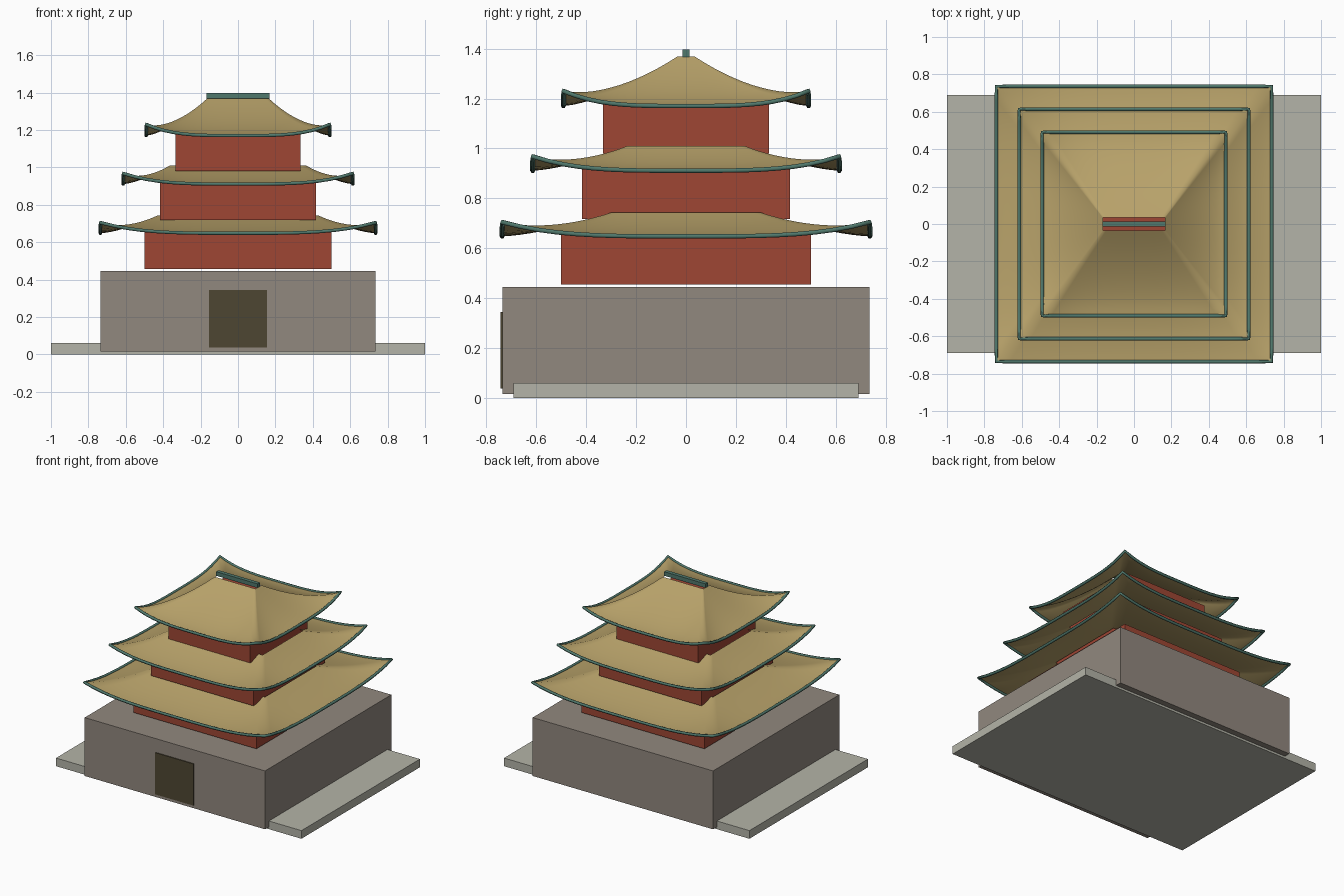
import bpy
import bmesh

if "Cube" in bpy.data.objects:
    bpy.data.objects.remove(bpy.data.objects["Cube"])


def material(name, rgb):
    m = bpy.data.materials.new(name)
    m.diffuse_color = (*rgb, 1)
    m.use_nodes = True
    m.node_tree.nodes["Principled BSDF"].inputs["Base Color"].default_value = m.diffuse_color
    return m


STONE = material("pale_stone", (0.456, 0.456, 0.392))
MASONRY = material("grey_masonry", (0.283, 0.246, 0.209))
DOOR = material("dark_wood", (0.076, 0.061, 0.032))
RED = material("red_paint", (0.342, 0.061, 0.034))
GOLD = material("gold_tile", (0.479, 0.362, 0.144))
TEAL = material("teal_trim", (0.080, 0.188, 0.150))


def box(name, x, y, z, mat):
    """Box from (min, max) ranges."""
    bpy.ops.mesh.primitive_cube_add(
        size=1, location=[sum(r) / 2 for r in (x, y, z)])
    ob = bpy.context.object
    ob.name = name
    ob.scale = [r[1] - r[0] for r in (x, y, z)]
    bpy.ops.object.transform_apply(location=False)
    ob.data.materials.append(mat)
    return ob


# Counter-clockwise walk round a unit square
SEG = 20
STEPS = [-1 + 2 * i / SEG for i in range(SEG)]
SQUARE = ([(s, -1) for s in STEPS] + [(1, s) for s in STEPS] +
          [(-s, 1) for s in STEPS] + [(-1, -s) for s in STEPS])
RINGS = 12


def roof_ring(t, top, top_z, eave, eave_z, lift):
    """One loop of the swept roof: t = 0 at the top opening, 1 at the eave."""
    hx, hy = [h + (eave - h) * t for h in top]
    z = eave_z + (top_z - eave_z) * (1 - t) ** 1.5
    return [(hx * a, hy * b,
             z + lift * t ** 2 * min(abs(a), abs(b)) ** 3.6)
            for a, b in SQUARE]


def roof(name, *shape):
    bm = bmesh.new()
    rings = [[bm.verts.new(p) for p in roof_ring(i / RINGS, *shape)]
             for i in range(RINGS + 1)]
    n = len(SQUARE)
    for inner, outer in zip(rings, rings[1:]):
        for i in range(n):
            j = (i + 1) % n
            bm.faces.new((inner[i], outer[i], outer[j], inner[j])).smooth = True
    me = bpy.data.meshes.new(name)
    bm.to_mesh(me)
    bm.free()
    me.materials.append(GOLD)
    bpy.context.collection.objects.link(bpy.data.objects.new(name, me))


def eave_trim(name, *shape):
    """Round moulding that follows the upturned eave."""
    cu = bpy.data.curves.new(name, 'CURVE')
    cu.dimensions = '3D'
    cu.bevel_depth = 0.010
    cu.bevel_resolution = 1
    sp = cu.splines.new('POLY')
    pts = roof_ring(1, *shape)
    sp.points.add(len(pts) - 1)
    for p, co in zip(sp.points, pts):
        p.co = (*co, 1)
    sp.use_cyclic_u = True
    cu.materials.append(TEAL)
    ob = bpy.data.objects.new(name, cu)
    bpy.context.collection.objects.link(ob)
    bpy.ops.object.select_all(action='DESELECT')
    ob.select_set(True)
    bpy.context.view_layer.objects.active = ob
    bpy.ops.object.convert(target='MESH')


# Ground slab, podium and door
box("ground_slab", (-1, 1), (-0.69, 0.69), (0, 0.06), STONE)
box("podium", (-0.735, 0.735), (-0.735, 0.735), (0.016, 0.446), MASONRY)
box("door", (-0.155, 0.155), (-0.742, -0.734), (0.038, 0.345), DOOR)

# Storeys: wall half width, wall base, roof top halves, roof top z,
# eave half width, eave z, corner lift
STOREYS = [
    (0.500, 0.456, (0.430, 0.300), 0.743, 0.736, 0.648, 0.057),
    (0.416, 0.718, (0.365, 0.235), 1.010, 0.614, 0.911, 0.057),
    (0.333, 0.980, (0.165, 0.035), 1.368, 0.491, 1.170, 0.060),
]
for k, (w, base, *shape) in enumerate(STOREYS, 1):
    box(f"wall_{k}", (-w, w), (-w, w), (base, base + 0.205), RED)
    roof(f"roof_{k}", *shape)
    eave_trim(f"eave_trim_{k}", *shape)

# Ridge beam over the top roof
box("ridge_beam", (-0.168, 0.168), (-0.014, 0.014), (1.367, 1.397), TEAL)
